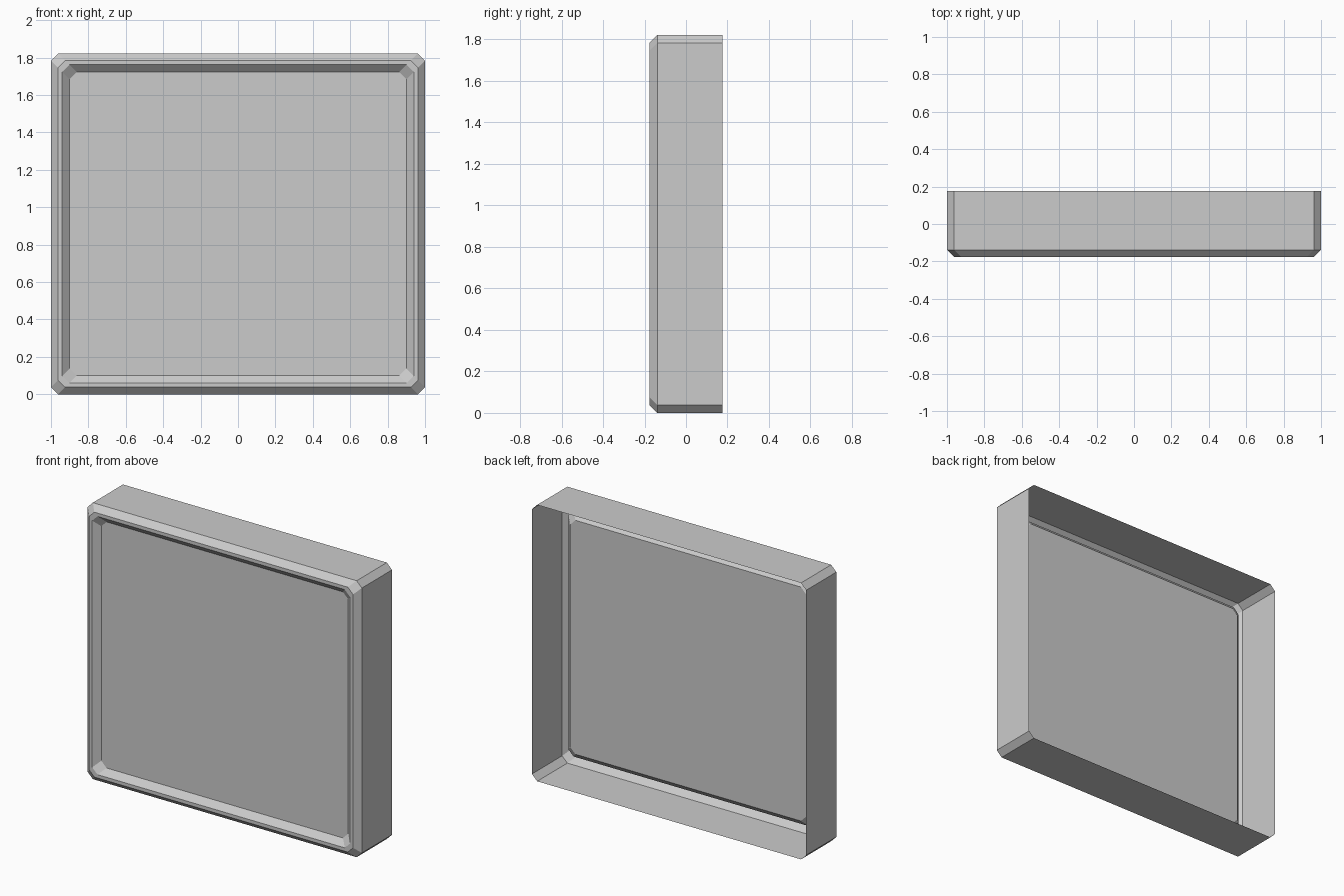
import bpy, bmesh

if "Cube" in bpy.data.objects:
    bpy.data.objects.remove(bpy.data.objects["Cube"])

HALF_W, HEIGHT = 1.0, 1.822
Z_MID = HEIGHT / 2


def loft(name, profile, cap_start=False, cap_end=False):
    """Skin a list of (inset, depth, corner cut) clipped rectangles."""
    bm = bmesh.new()
    rings = []
    for inset, y, cut in profile:
        w, h = HALF_W - inset, HEIGHT / 2 - inset
        pts = [(w, h - cut), (w - cut, h), (cut - w, h), (-w, h - cut),
               (-w, cut - h), (cut - w, -h), (w - cut, -h), (w, cut - h)]
        rings.append([bm.verts.new((x, y, Z_MID + z)) for x, z in pts])
    for a, b in zip(rings, rings[1:]):
        for i in range(8):
            j = (i + 1) % 8
            bm.faces.new((a[i], a[j], b[j], b[i]))
    if cap_start:
        bm.faces.new(rings[0][::-1])
    if cap_end:
        bm.faces.new(rings[-1])
    mesh = bpy.data.meshes.new(name)
    bm.to_mesh(mesh)
    bm.free()
    obj = bpy.data.objects.new(name, mesh)
    bpy.context.collection.objects.link(obj)


# Open-backed casing: side walls, bevelled edge, flat rim and recess slope
loft("casing", [
    (0.0, 0.176, 0.038),
    (0.0, -0.138, 0.038),
    (0.038, -0.176, 0.038),
    (0.06, -0.176, 0.038),
    (0.10, -0.138, 0.038),
])

# Panel block inside the casing, bevelled on its back
loft("panel_block", [
    (0.14, -0.022, 0.038),
    (0.10, -0.06, 0.038),
    (0.10, -0.138, 0.038),
], cap_start=True, cap_end=True)
